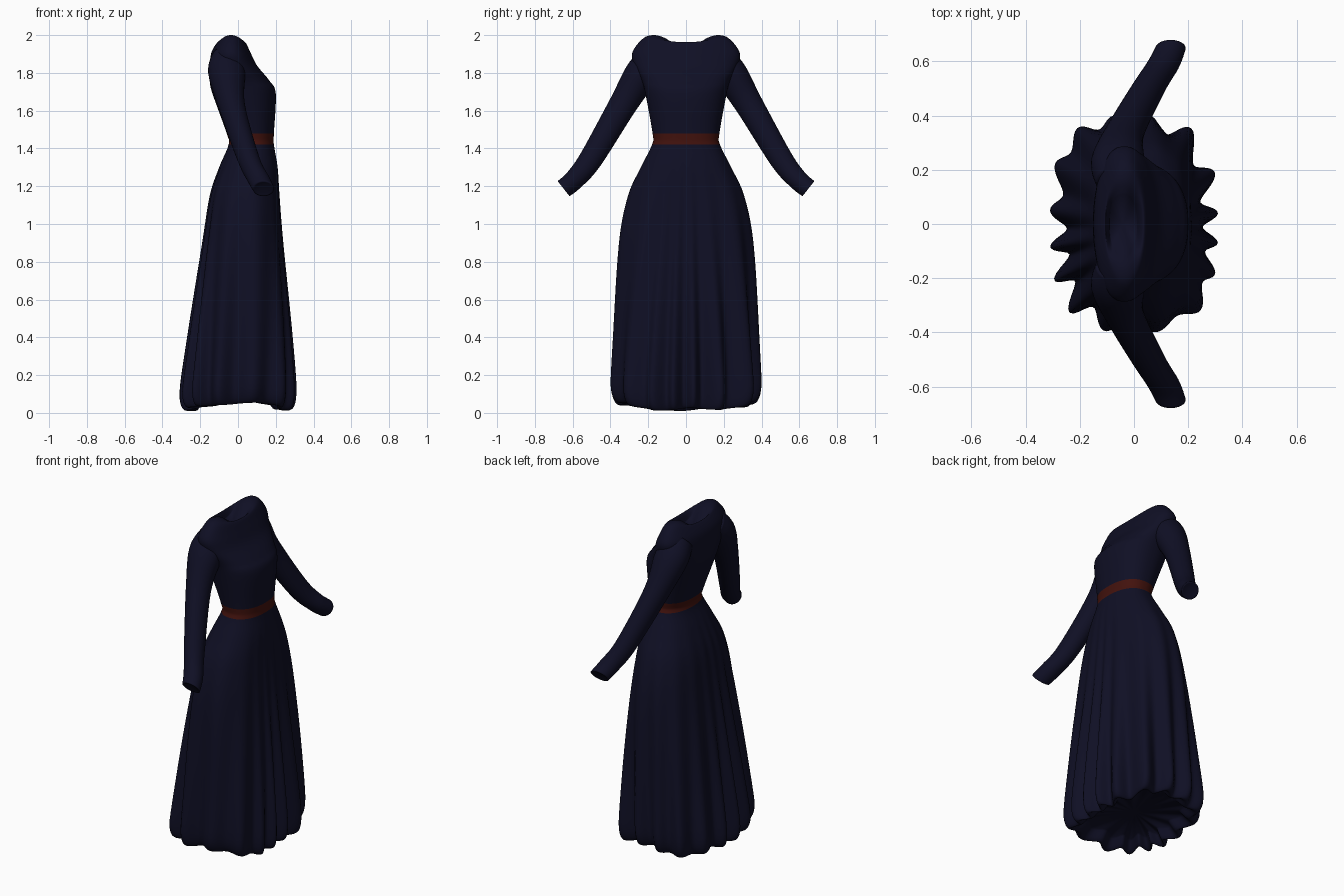
import bpy, bmesh, math
from mathutils import Vector

if "Cube" in bpy.data.objects:
    bpy.data.objects.remove(bpy.data.objects["Cube"])

def material(name, rgb):
    m = bpy.data.materials.new(name)
    m.diffuse_color = (*rgb, 1)
    m.use_nodes = True
    m.node_tree.nodes["Principled BSDF"].inputs["Base Color"].default_value = m.diffuse_color
    return m

NAVY = material("navy cloth", (0.0048, 0.0048, 0.018))
RED = material("dark red belt", (0.055, 0.006, 0.004))

def clamp(v):
    return max(0, min(1, v))

def smooth_rows(rows, steps):
    """Catmull-Rom interpolation through the control rows."""
    out = []
    for i in range(len(rows) - 1):
        p0, p1 = rows[max(i - 1, 0)], rows[i]
        p2, p3 = rows[i + 1], rows[min(i + 2, len(rows) - 1)]
        for k in range(steps):
            t = k / steps
            out.append([0.5 * (2 * b + (c - a) * t + (2 * a - 5 * b + 4 * c - d) * t * t
                               + (3 * b - a - 3 * c + d) * t ** 3)
                        for a, b, c, d in zip(p0, p1, p2, p3)])
    out.append(list(rows[-1]))
    return out

def loft(name, rings, start, end, belt=None):
    """Skin a list of point rings and close both ends with a fan."""
    bm = bmesh.new()
    vr = [[bm.verts.new(p) for p in r] for r in rings]
    n = len(vr[0])
    for a, b in zip(vr, vr[1:]):
        for i in range(n):
            j = (i + 1) % n
            bm.faces.new((a[i], a[j], b[j], b[i]))
    for ring, tip in ((vr[0], start), (vr[-1], end)):
        c = bm.verts.new(tip)
        for i in range(n):
            bm.faces.new((ring[i], ring[(i + 1) % n], c))
    bmesh.ops.recalc_face_normals(bm, faces=bm.faces)
    for f in bm.faces:
        f.smooth = True
        if belt and belt[0] < f.calc_center_median().z < belt[1]:
            f.material_index = 1
    me = bpy.data.meshes.new(name)
    bm.to_mesh(me)
    bm.free()
    me.materials.append(NAVY)
    if belt:
        me.materials.append(RED)
    ob = bpy.data.objects.new(name, me)
    bpy.context.collection.objects.link(ob)

# Gown profile: height, back x, front x, half width
GOWN = [
    (0.07, -0.22, 0.22, 0.29),
    (0.01, -0.28, 0.28, 0.36),
    (0.10, -0.31, 0.31, 0.40),
    (0.40, -0.27, 0.29, 0.39),
    (0.90, -0.19, 0.24, 0.36),
    (1.15, -0.15, 0.22, 0.31),
    (1.30, -0.10, 0.21, 0.24),
    (1.42, -0.05, 0.19, 0.18),
    (1.48, -0.06, 0.19, 0.177),
    (1.69, -0.135, 0.20, 0.215),
    (1.76, -0.15, 0.165, 0.235),
    (1.84, -0.15, 0.10, 0.275),
    (1.91, -0.14, 0.065, 0.283),
    (1.96, -0.11, 0.04, 0.225),
    (1.952, -0.10, 0.025, 0.165),
    (1.915, -0.09, 0.01, 0.11),
]
SEG = 200
rings = []
for z, x0, x1, hw in smooth_rows(GOWN, 5):
    cx, hx, ring = (x0 + x1) / 2, (x1 - x0) / 2, []
    low = clamp((1.42 - z) / 1.3)            # skirt fullness
    hem = clamp((0.2 - z) / 0.15)            # hem ripple
    rise = max(0, 0.4 * (0.285 - hw)) if z > 1.9 else 0   # neckline climbs to the shoulders
    sq = 2.3 + 0.7 * low
    pleat = 0.2 * low ** 1.3
    for i in range(SEG):
        a = 2 * math.pi * i / SEG
        c, s = math.cos(a), math.sin(a)
        r = ((abs(c) / hx) ** sq + (abs(s) / hw) ** sq) ** (-1 / sq)
        wave = 0.5 + 0.5 * math.cos(16 * a + 1.1 * math.sin(3 * a + 1))
        r *= 1 - pleat * (0.8 + 0.3 * math.sin(2 * a + 0.6)) * wave
        up = rise * min(abs(r * s) / hw, 1) ** 2
        up += hem * (0.035 * s ** 4 + 0.008 * (1 + math.sin(5 * a + 1)))
        ring.append((cx + r * c, r * s, max(z + up, 0)))
    rings.append(ring)
loft("gown", rings, (0, 0, 0.10), (-0.04, 0, 1.91), belt=(1.42, 1.48))

# Sleeves: centre x, y, z, radius along x, radius across the arm
SLEEVE = [
    (-0.06, 0.15, 1.88, 0.08, 0.085),
    (-0.06, 0.23, 1.80, 0.098, 0.09),
    (-0.035, 0.335, 1.63, 0.072, 0.074),
    (0.055, 0.503, 1.345, 0.06, 0.062),
    (0.108, 0.588, 1.238, 0.06, 0.054),
    (0.135, 0.648, 1.187, 0.056, 0.051),
]
rows = smooth_rows(SLEEVE, 6)
for side, label in ((1, "left_sleeve"), (-1, "right_sleeve")):
    rings = []
    for k, (x, y, z, rx, rn) in enumerate(rows):
        p, q = rows[max(k - 1, 0)], rows[min(k + 1, len(rows) - 1)]
        d = Vector((0, q[1] - p[1], q[2] - p[2])).normalized()
        n = Vector((0, -d.z, d.y))
        ring = []
        for i in range(32):
            a = 2 * math.pi * i / 32
            v = Vector((x + rx * math.cos(a), y, z)) + n * rn * math.sin(a)
            ring.append((v.x, side * v.y, v.z))
        rings.append(ring)
    # cuff rim and shallow opening
    x, y, z = rows[-1][:3]
    wrist = Vector((x, side * y, z))
    rings.append([tuple(wrist.lerp(Vector(p), 0.85)) for p in rings[-1]])
    sx, sy, sz = rows[0][:3]
    loft(label, rings, (sx, side * sy, sz), (x - 0.01, side * (y - 0.015), z + 0.012))
